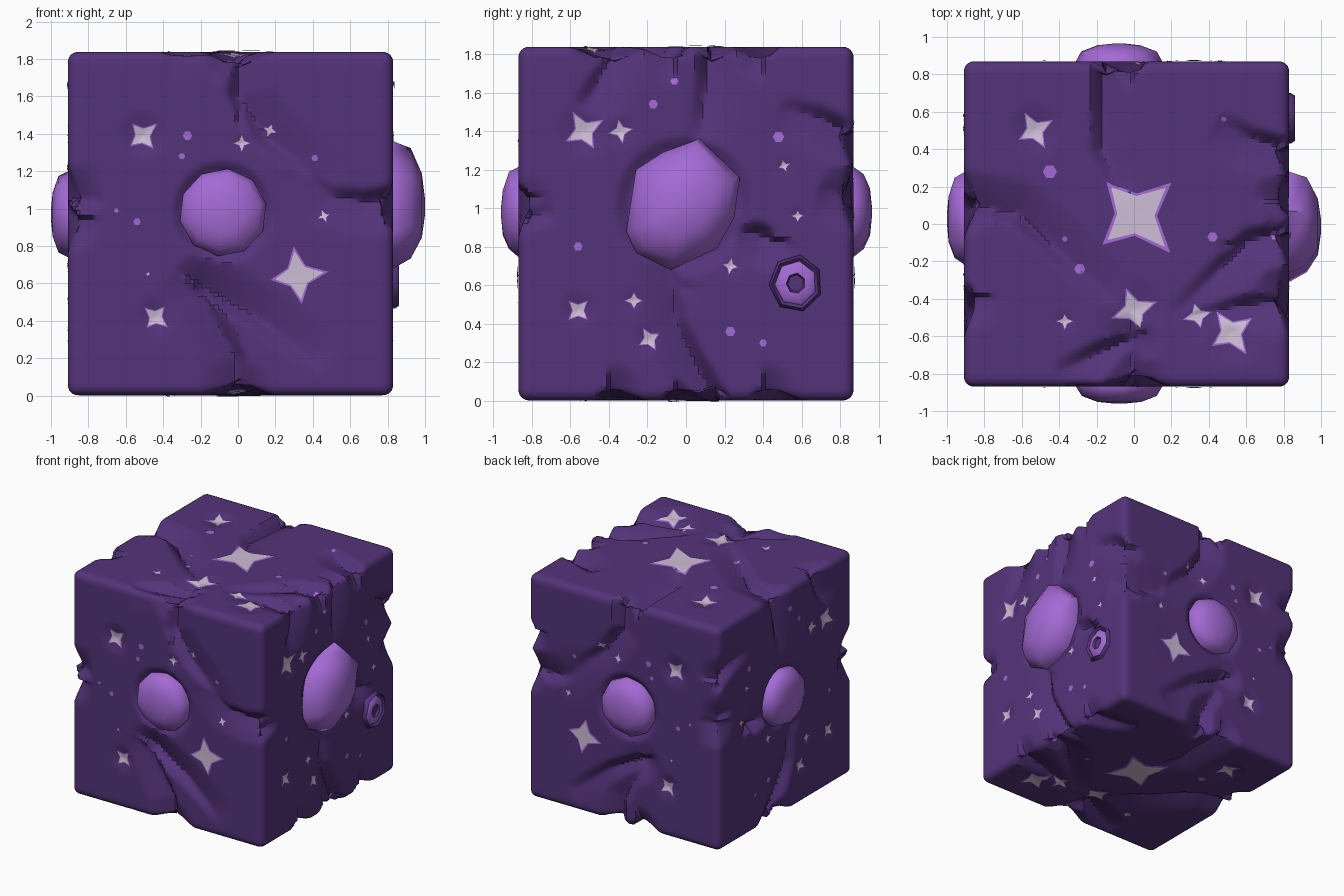
import bpy, bmesh, math, random
from mathutils import Vector

if "Cube" in bpy.data.objects:
    bpy.data.objects.remove(bpy.data.objects["Cube"])

random.seed(4)
C = Vector((-0.04, 0, 0.92))          # block centre
H = Vector((0.87, 0.87, 0.918))       # block half size
R = 0.055                             # rounding of the edges


def material(name, rgb):
    lin = [((c / 255 + 0.055) / 1.055) ** 2.4 for c in rgb]
    m = bpy.data.materials.new(name)
    m.diffuse_color = (*lin, 1)
    m.use_nodes = True
    m.node_tree.nodes["Principled BSDF"].inputs["Base Color"].default_value = m.diffuse_color
    return m


DARK = material("dark purple stone", (84, 51, 122))
GEM = material("bright violet", (164, 106, 214))
PALE = material("pale lilac", (206, 190, 214))

# Patterns per face direction (front=1, right=0, top=2); the opposite side is mirrored
CRACKS = {
    1: [[(0, 1.84), (0, 1.6), (.15, 1.38), (.3, 1.26), (.55, 1.02)],
        [(.83, 1.06), (.68, 1.04), (.5, 1.07), (.3, 1.26)],
        [(0, 0), (-.01, .2), (-.18, .5), (-.36, .64)],
        [(-.18, .57), (.1, .42), (.45, .15)],
        [(-.91, 1.04), (-.72, 1.05)]],
    0: [[(.12, 1.84), (.1, 1.6), (.07, 1.35)],
        [(.17, 0), (.05, .2), (-.05, .4), (-.08, .66), (-.2, .74)],
        [(-.38, 1.84), (-.47, 1.62), (-.56, 1.5)],
        [(.87, 1.38), (.7, 1.47), (.48, 1.53)],
        [(.87, 1.06), (.7, 1.12)],
        [(-.87, .95), (-.68, .98)],
        [(.4, .86), (.22, .9)]],
    2: [[(0, -.87), (-.01, -.6), (-.02, -.42)],
        [(-.17, .87), (-.17, .4), (-.06, .15)],
        [(-.91, .1), (-.62, .05), (-.3, -.24), (-.02, -.48)],
        [(.83, -.05), (.62, -.08), (.42, -.28), (.2, -.5)],
        [(.83, -.4), (.55, -.44), (.25, -.5)],
        [(.83, .4), (.62, .46), (.45, .56)],
        [(-.05, -.62), (-.42, -.8)]],
}
# Stars: u, v, reach, turn
STARS = {
    1: [(-.51, 1.39, .1, 40), (.32, .64, .165, 8), (-.44, .42, .085, 50), (.02, 1.35, .045, 0),
        (.17, 1.42, .04, 70), (.46, .96, .035, 20), (-.48, .65, .016, 0)],
    0: [(-.53, 1.4, .115, 30), (-.34, 1.4, .065, 10), (-.56, .47, .075, 45), (-.27, .52, .05, 0),
        (-.19, .32, .07, 30), (.23, .7, .045, 80), (.58, .96, .035, 0), (.51, 1.22, .035, 20)],
    2: [(.01, .05, .27, 42), (-.53, .5, .11, 30), (0, -.46, .13, 20), (.52, -.58, .14, 35),
        (-.37, -.52, .045, 0), (.34, -.49, .08, 15)],
}
# Plain violet specks: u, v, radius
SPECKS = {
    1: [(-.27, 1.39, .025), (-.3, 1.28, .018), (.41, 1.27, .018), (-.54, .93, .02), (-.65, .99, .013)],
    0: [(-.17, 1.54, .025), (-.06, 1.66, .022), (.48, 1.37, .03), (-.56, .8, .024), (.23, .36, .027), (.4, .3, .02)],
    2: [(-.45, .28, .038), (-.29, -.24, .03), (.42, -.07, .028), (.75, -.06, .025), (.48, .56, .015), (-.37, -.08, .015)],
}
SIDES = [(a, s) for a in (0, 1, 2) for s in (-1, 1)]


def home(axis):                        # the side on which a pattern was drawn
    return -1 if axis == 1 else 1


def place(side, u, v, out=0.0):
    """Face coordinates to a point in block space."""
    a, s = side
    n = s * (H[a] + out)
    if a == 0:
        return Vector((n, u - C.y, v - C.z))
    if a == 1:
        return Vector((u - C.x, n, v - C.z))
    return Vector((u - C.x, v - C.y, n))


# Collect crack segments and pits for each side
segments, pits = {}, {}
for side in SIDES:
    a, s = side
    segments[side], pits[side] = [], []
    for line in CRACKS[a]:
        pts = [place(side, *q) for q in line]
        k = len(pts) - 1
        for i in range(k):
            ab = pts[i + 1] - pts[i]
            nrm = Vector([home(a) if j == a else 0 for j in range(3)])
            segments[side].append((pts[i], ab, ab.length_squared, nrm.cross(ab) * (s * home(a)), i / k, 1 / k))
    for u, v, r, t in STARS[a]:
        pits[side].append((place(side, u, v), r * 1.3, min(.03, .3 * r) if r < .15 else .004, 1))

ROUND = [(x, z) for x, z in ((math.cos(i * math.tau / 10 + .2), math.sin(i * math.tau / 10 + .2)) for i in range(10))]
BIG = [(-.31, .88), (-.26, 1.2), (-.12, 1.29), (.07, 1.36), (.28, 1.16), (.25, .95), (.16, .79), (-.08, .68), (-.26, .77)]
GEMS = [("front_gem", (1, -1), (-.08, .98), [(-.08 + .235 * x, .98 + .235 * y) for x, y in ROUND], .09, .27),
        ("back_gem", (1, 1), (-.08, .98), [(-.08 + .235 * x, .98 + .235 * y) for x, y in ROUND], .095, .27),
        ("left_gem", (0, -1), (.03, .97), [(.03 + .25 * x, .97 + .23 * y) for x, y in ROUND], .09, .275),
        ("right_gem", (0, 1), (-.01, 1.01), BIG, .17, .36)]
for _, side, c, _, _, r in GEMS:
    pits[side].append((place(side, *c), r, .04, 5))


def surface(p, lift=0.0):
    """Round the box edges, then press in the cracks and pits."""
    q = Vector([max(-(H[i] - R), min(H[i] - R, p[i])) for i in range(3)])
    n = (p - q).normalized()
    p = q + n * R
    deep = 0.0
    for side in SIDES:
        a, s = side
        if p[a] * s < H[a] - .22:
            continue
        for o, ab, l2, cr, t0, dt in segments[side]:
            op = p - o
            t = max(0, min(1, op.dot(ab) / l2))
            d = (op - ab * t).length
            w = .2 if op.dot(cr) > 0 else .07
            if d < w:
                deep = max(deep, .1 * (1 - (t0 + t * dt)) ** .7 * (1 - d / w) ** 1.3)
        for o, r, depth, steep in pits[side]:
            d = (p - o).length
            if d < r:
                deep = max(deep, depth * min(1, steep * (1 - d / r)))
    return p - n * (deep - lift)


def finish(name, bm, mats, angle=35):
    me = bpy.data.meshes.new(name)
    bm.to_mesh(me)
    bm.free()
    ob = bpy.data.objects.new(name, me)
    ob.location = C
    for m in mats:
        me.materials.append(m)
    bpy.context.collection.objects.link(ob)
    bpy.ops.object.select_all(action='DESELECT')
    ob.select_set(True)
    bpy.context.view_layer.objects.active = ob
    bpy.ops.object.shade_smooth_by_angle(angle=math.radians(angle))
    return ob


# Cracked stone block
bm = bmesh.new()
bmesh.ops.create_cube(bm, size=2)
bmesh.ops.subdivide_edges(bm, edges=bm.edges[:], cuts=79, use_grid_fill=True)
for v in bm.verts:
    v.co = surface(Vector([v.co[i] * H[i] for i in range(3)]))
finish("cracked_block", bm, [DARK])


# Thin inlays that follow the stone surface
def inlay(bm, side, u, v, outline, lift, rings=4):
    normal = Vector([side[1] if j == side[0] else 0 for j in range(3)])
    mid = bm.verts.new(surface(place(side, u, v), lift))
    prev, n = None, len(outline)
    for k in range(1, rings + 1):
        ring = [bm.verts.new(surface(place(side, u + x * k / rings, v + y * k / rings), lift)) for x, y in outline]
        for i in range(n):
            j = (i + 1) % n
            f = bm.faces.new((mid, ring[i], ring[j]) if prev is None else (prev[i], ring[i], ring[j], prev[j]))
            f.normal_update()
            if f.normal.dot(normal) < 0:
                f.normal_flip()
        prev = ring


def star(r, turn, waist, arms):
    pts = []
    for i in range(8):
        a = math.radians(turn + i * 45)
        q = r * (waist if i % 2 else arms[i // 2])
        pts.append((q * math.cos(a), q * math.sin(a)))
    full = []
    for i in range(8):                 # add edge midpoints so the inlay can bend
        p, q = pts[i], pts[(i + 1) % 8]
        full += [p, ((p[0] + q[0]) / 2, (p[1] + q[1]) / 2)]
    return full


rims, hearts, specks = bmesh.new(), bmesh.new(), bmesh.new()
for side in SIDES:
    a = side[0]
    for u, v, r, t in STARS[a]:
        arms = [random.uniform(.85, 1.05) for _ in range(4)]
        inlay(rims, side, u, v, star(r, t, .42, arms), .005)
        inlay(hearts, side, u, v, star(r * .84, t, .44, arms), .009)
    for u, v, r in SPECKS[a]:
        hexa = [(r * math.cos(i * math.tau / 6), r * math.sin(i * math.tau / 6)) for i in range(6)]
        inlay(specks, side, u, v, hexa, .006, 2)
finish("star_rims", rims, [GEM])
finish("star_hearts", hearts, [PALE])
finish("violet_specks", specks, [GEM])


# Domed gems; rings are (scale, height)
def dome(name, side, c, outline, rings, mats, jitter=0.0, paint=None):
    bm, prev = bmesh.new(), None
    for k, (sc, h) in enumerate(rings):
        ring = []
        for x, y in outline:
            f = sc * (1 + random.uniform(-jitter, jitter) * (k > 1))
            ring.append(bm.verts.new(place(side, c[0] + (x - c[0]) * f, c[1] + (y - c[1]) * f, h)))
        if prev:
            for i in range(len(ring)):
                j = (i + 1) % len(ring)
                f = bm.faces.new((prev[i], prev[j], ring[j], ring[i]))
                f.material_index = paint[k - 1] if paint else 0
        else:
            bm.faces.new(ring)
        prev = ring
    top = bm.faces.new(prev)
    top.material_index = paint[-1] if paint else 0
    bmesh.ops.recalc_face_normals(bm, faces=bm.faces[:])
    finish(name, bm, mats, 50)


for name, side, c, outline, h, _ in GEMS:
    dome(name, side, c, outline, [(1, -.07), (1, 0), (.86, .55 * h), (.5, .9 * h), (.12, h)], [GEM], .05)

# Small socketed gem on the right side
socket = [(.57 + .14 * math.cos(i * math.tau / 7 + 1.4), .61 + .15 * math.sin(i * math.tau / 7 + 1.4)) for i in range(7)]
dome("small_socketed_gem", (0, 1), (.57, .61), socket,
     [(1, -.03), (1, .01), (.9, .03), (.78, .012), (.72, .022), (.36, .028), (.3, .01)],
     [DARK, GEM], 0, [0, 0, 0, 1, 1, 0, 0])
